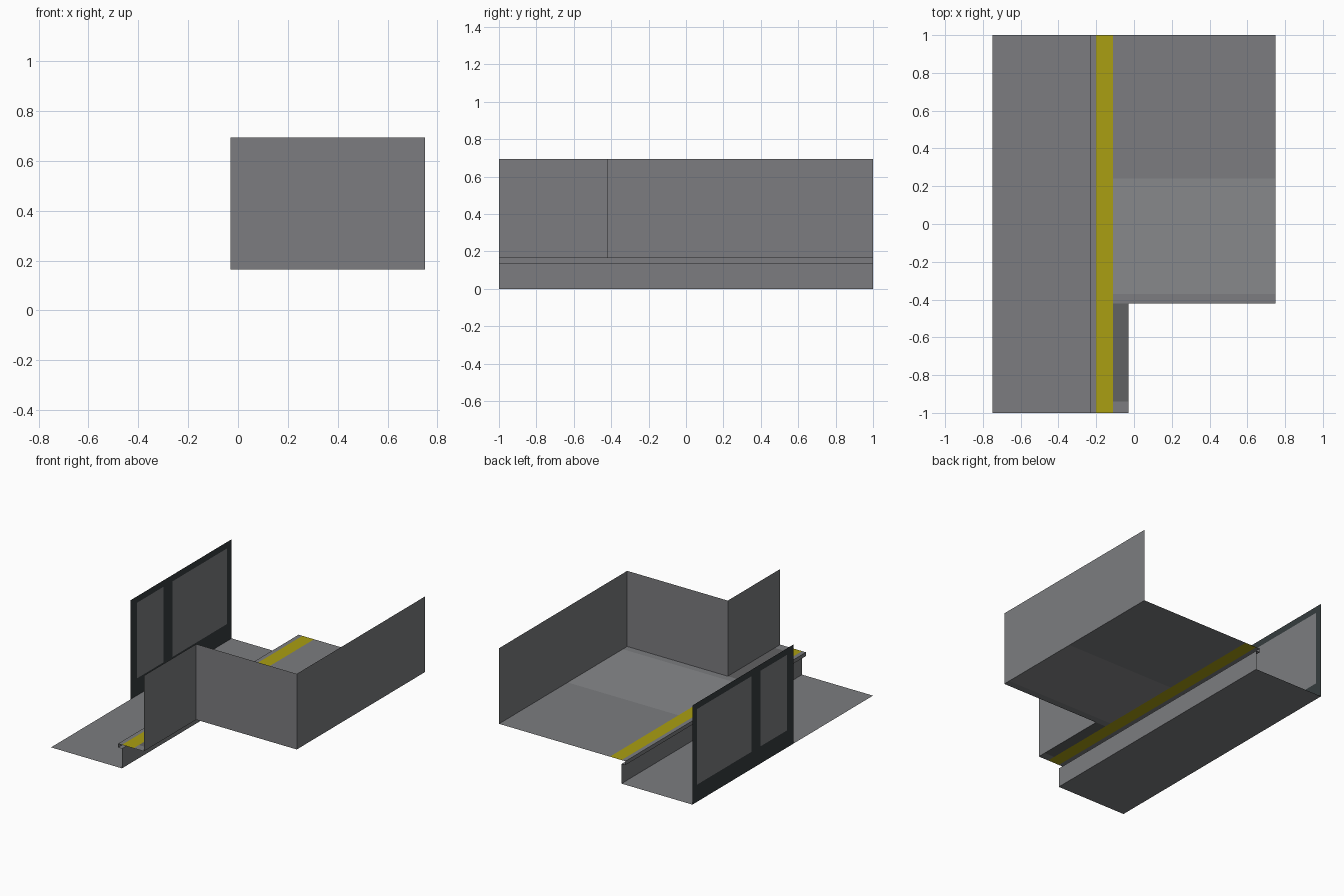
import bpy, bmesh

if "Cube" in bpy.data.objects:
    bpy.data.objects.remove(bpy.data.objects["Cube"])


def paint(name, r, g, b):
    m = bpy.data.materials.new(name)
    m.diffuse_color = (r, g, b, 1)
    m.use_nodes = True
    m.node_tree.nodes["Principled BSDF"].inputs["Base Color"].default_value = m.diffuse_color
    return m


GREY = paint("concrete grey", 0.20, 0.204, 0.214)
LIGHT = paint("worn light grey", 0.245, 0.25, 0.26)
DIM = paint("deep grey", 0.12, 0.122, 0.126)
DARK = paint("frame charcoal", 0.036, 0.046, 0.048)
YELLOW = paint("safety yellow", 0.40, 0.345, 0.006)


def sheet(name, us, vs, place, colour=lambda u, v: GREY):
    """Thin flat sheet cut at the u and v stops; colour(u, v) picks each
    cell's material by its centre, None leaves the cell open."""
    bm = bmesh.new()
    grid = [[bm.verts.new(place(u, v)) for v in vs] for u in us]
    mats = []
    for i in range(len(us) - 1):
        for j in range(len(vs) - 1):
            m = colour((us[i] + us[i + 1]) / 2, (vs[j] + vs[j + 1]) / 2)
            if m is None:
                continue
            if m not in mats:
                mats.append(m)
            f = bm.faces.new((grid[i][j], grid[i + 1][j],
                              grid[i + 1][j + 1], grid[i][j + 1]))
            f.material_index = mats.index(m)
    loose = [v for v in bm.verts if not v.link_faces]
    bmesh.ops.delete(bm, geom=loose, context='VERTS')
    mesh = bpy.data.meshes.new(name)
    bm.to_mesh(mesh)
    bm.free()
    for m in mats:
        mesh.materials.append(m)
    ob = bpy.data.objects.new(name, mesh)
    bpy.context.collection.objects.link(ob)
    return ob


DECK, TOP = 0.165, 0.695
NOTCH_X, NOTCH_Y = -0.03, -0.42


def flat(z):
    return lambda u, v: (u, v, z)


def along_y(x):
    return lambda u, v: (x, u, v)


def along_x(y):
    return lambda u, v: (u, y, v)


# track bed, riser and overhanging platform lip
sheet("track_bed", [-0.75, -0.20], [-1, 1], flat(0))
sheet("platform_riser", [-1, 1], [0, 0.138], along_y(-0.20))
sheet("lip_underside", [-0.23, -0.20], [-1, 1], flat(0.138))
sheet("lip_edge", [-1, 1], [0.138, DECK], along_y(-0.23))


# platform deck with yellow safety line and corner notch
def deck_colour(x, y):
    if x > NOTCH_X and y < NOTCH_Y:
        return None
    if -0.20 < x < -0.11:
        return YELLOW
    if x > -0.11 and -0.37 < y < 0.24:
        return LIGHT
    if x > -0.11 and -0.94 < y < NOTCH_Y:
        return DIM
    return GREY


sheet("platform_deck", [-0.23, -0.20, -0.11, NOTCH_X, 0.75],
      [-1, -0.94, NOTCH_Y, -0.37, 0.24, 1], flat(DECK), deck_colour)

# platform walls
sheet("side_wall", [NOTCH_Y, 1], [DECK, TOP], along_y(0.75))
sheet("front_wall", [NOTCH_X, 0.75], [DECK, TOP], along_x(NOTCH_Y))
sheet("notch_wall", [-1, NOTCH_Y], [DECK, TOP], along_y(NOTCH_X))


# wall across the track: dark frame with two grey panels
def frame_colour(y, z):
    in_panel = -0.05 < y < 0.245 or 0.345 < y < 0.95
    return GREY if in_panel and 0.12 < z < 0.65 else DARK


sheet("track_wall", [-0.12, -0.05, 0.245, 0.345, 0.95, 1],
      [0, 0.12, 0.65, TOP], along_y(-0.75), frame_colour)
